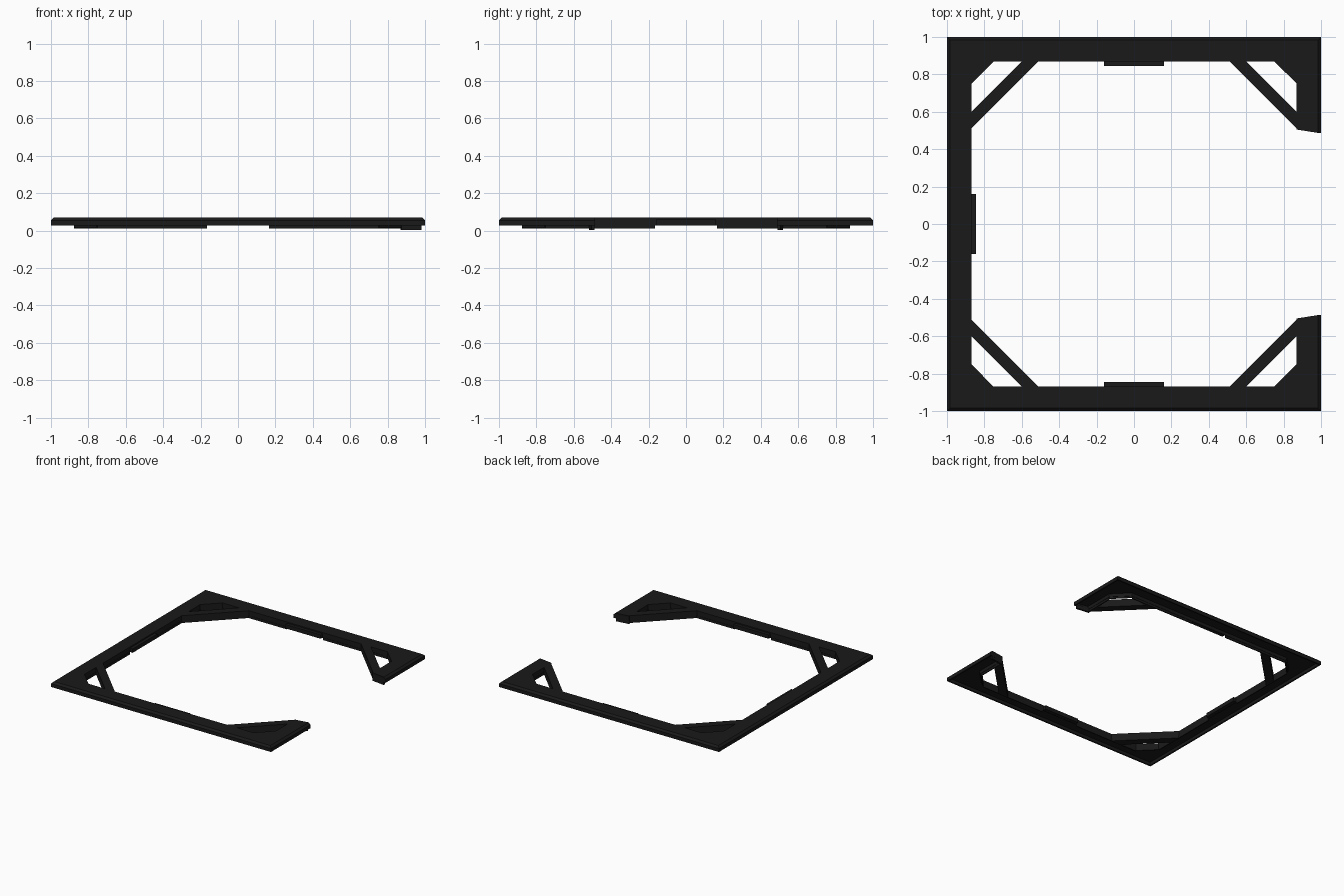
import bpy, bmesh
from mathutils import Vector

if "Cube" in bpy.data.objects:
    bpy.data.objects.remove(bpy.data.objects["Cube"])

black = bpy.data.materials.new("black_plastic")
black.diffuse_color = (0.01, 0.01, 0.01, 1)
black.use_nodes = True
black.node_tree.nodes["Principled BSDF"].inputs["Base Color"].default_value = black.diffuse_color


def loft(name, rings):
    """Skin a stack of matching closed rings and cap both ends."""
    bm = bmesh.new()
    loops = [[bm.verts.new(p) for p in ring] for ring in rings]
    n = len(loops[0])
    for a, b in zip(loops, loops[1:]):
        for i in range(n):
            j = (i + 1) % n
            bm.faces.new((a[i], a[j], b[j], b[i]))
    caps = [bm.faces.new(loops[0]), bm.faces.new(loops[-1])]
    bmesh.ops.triangulate(bm, faces=caps)
    bmesh.ops.recalc_face_normals(bm, faces=bm.faces)
    me = bpy.data.meshes.new(name)
    bm.to_mesh(me)
    bm.free()
    ob = bpy.data.objects.new(name, me)
    bpy.context.collection.objects.link(ob)
    me.materials.append(black)
    return ob


def prism(name, pts, z0, z1, mirror_y=True):
    ob = loft(name, [[(x, y, z) for x, y in pts] for z in (z0, z1)])
    if mirror_y:
        m = ob.modifiers.new("mirror", 'MIRROR')
        m.use_axis = (False, True, False)
    return ob


def wall(name, p, q, t, z0, z1):
    """Thin upright strip from p to q, thickened away from the centre."""
    p, q = Vector(p), Vector(q)
    d = (q - p).normalized()
    n = Vector((-d.y, d.x))
    if n.dot(p + q) < 0:
        n = -n
    prism(name, [p, q, q + n * t, p + n * t], z0, z1)


# Open frame: C-shaped outline with chamfered inner corners, hollow below
half = [(1, .487), (.87, .505), (.87, .75), (.75, .87), (-.75, .87), (-.87, .75)]
outline = half + [(x, -y) for x, y in reversed(half)] + [(1, -1), (-1, -1), (-1, 1), (1, 1)]
# height, outer limit, inner scale
levels = [(.05, .985, 1.015), (.027, .988, 1.01), (.027, 1, 1), (.055, 1, 1), (.07, .984, 1)]


def ring(z, lim, s):
    return [(max(-lim, min(lim, x * s)), max(-lim, min(lim, y * s)), z) for x, y in outline]


loft("frame", [ring(*lv) for lv in levels])

# Diagonal corner braces
for side, label in ((1, "right"), (-1, "left")):
    prism("brace_" + label,
          [(side * x, y) for x, y in ((.87, .51), (.51, .87), (.6, .87), (.87, .6))], .01, .07)

# Thin lip hanging from the inner edge, interrupted at the tabs
for s, label in ((1, "right"), (-1, "left")):
    wall("rail_lip_" + label, (s * .165, .868), (s * .75, .868), .008, .01, .03)
    wall("corner_lip_" + label, (s * .75, .87), (s * .87, .75), .008, .015, .03)
wall("side_lip_left", (-.868, .165), (-.868, .75), .008, .01, .03)
wall("side_lip_right", (.868, .505), (.868, .75), .008, .01, .03)

# End walls at the opening
wall("end_wall", (.87, .505), (.98, .49), .015, .003, .035)

# Centre tabs
prism("rail_tab", [(-.16, .845), (.16, .845), (.16, .875), (-.16, .875)], .028, .06)
prism("side_tab", [(-.845, -.16), (-.845, .16), (-.875, .16), (-.875, -.16)], .028, .06, False)
